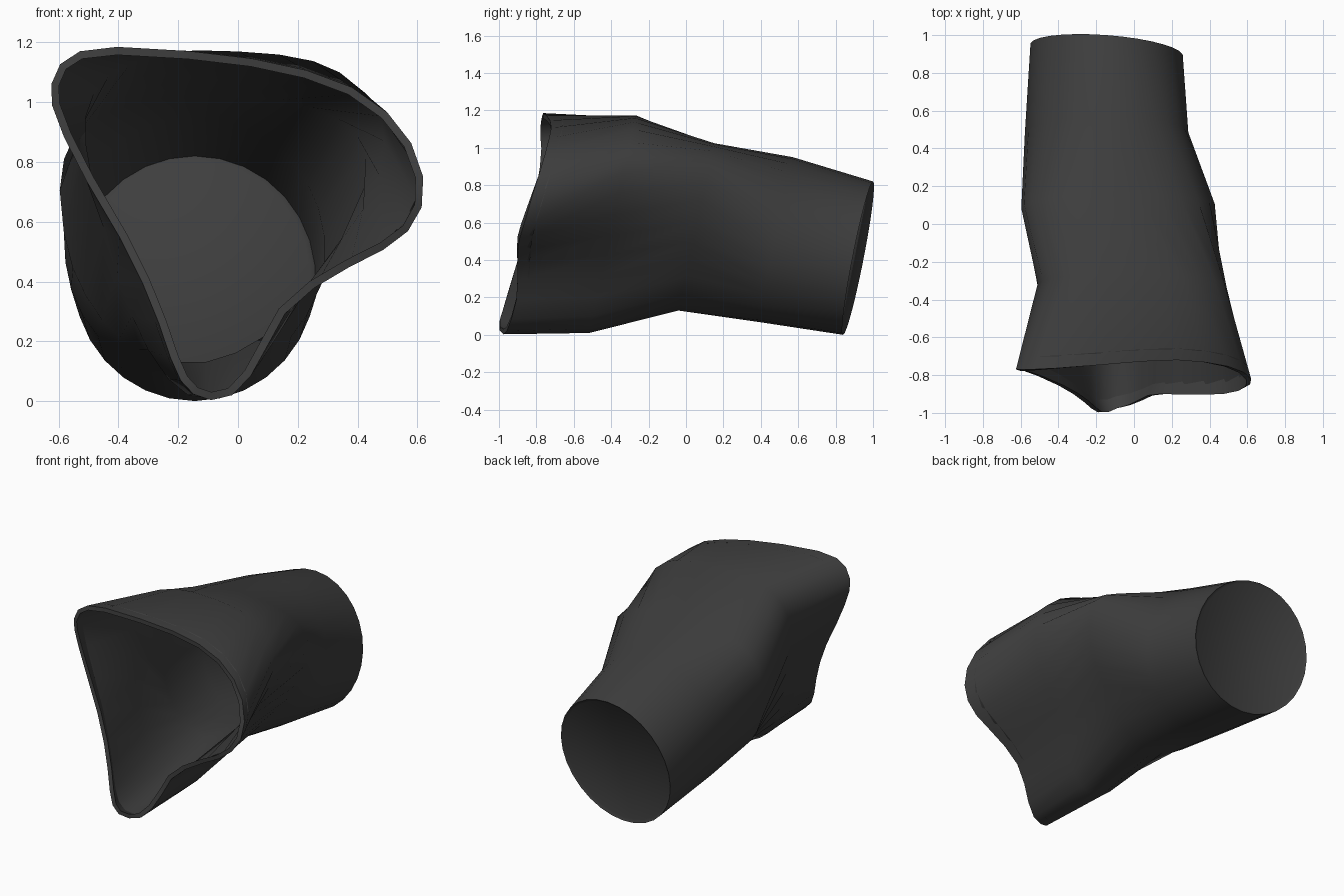
import bpy
import bmesh
import math
from mathutils import Vector

SIDES = 30

default_cube = bpy.data.objects.get("Cube")
if default_cube:
    bpy.data.objects.remove(default_cube, do_unlink=True)


def make_material(name, color):
    mat = bpy.data.materials.new(name)
    mat.use_nodes = True
    mat.diffuse_color = color
    mat.node_tree.nodes["Principled BSDF"].inputs["Base Color"].default_value = color
    return mat


def oval_ring(center, radius_x, radius_z, lean_z, lean_x=0.0):
    """Leaning oval cross-section, starting at the bottom and going up the -x side."""
    ring = []
    for i in range(SIDES):
        angle = 2 * math.pi * i / SIDES
        across, up = -math.sin(angle), -math.cos(angle)
        offset = Vector((radius_x * across, lean_z * up + lean_x * across, radius_z * up))
        ring.append(Vector(center) + offset)
    return ring


def curved_ring(controls):
    """Closed smooth curve through the controls; closer controls give denser points."""
    pts = [Vector(p) for p in controls]
    count, ring = len(pts), []
    for i in range(SIDES):
        index, t = divmod(i * count / SIDES, 1)
        p, q, r, s = (pts[(int(index) + k) % count] for k in (-1, 0, 1, 2))
        ring.append(q + ((r - p) * t + (2 * p - 5 * q + 4 * r - s) * t ** 2
                         + (3 * q - p - 3 * r + s) * t ** 3) / 2)
    return ring


def leaning_ring(profile, base_y):
    """Curved cross-section given as x and z, leaning back towards the top."""
    return curved_ring([(x, base_y + .214 * z, z) for x, z in profile])


# Flared front opening
rim_profile = [
    (-.09, -.975, .003), (-.17, -1, .04), (-.22, -.98, .13), (-.28, -.93, .3),
    (-.37, -.87, .5), (-.52, -.8, .76), (-.61, -.77, .95), (-.625, -.77, 1.06),
    (-.57, -.77, 1.15), (-.43, -.765, 1.185), (-.1, -.74, 1.165), (.18, -.72, 1.12),
    (.4, -.735, 1.04), (.55, -.77, .91), (.62, -.82, .75), (.6, -.86, .61),
    (.5, -.89, .515), (.34, -.9, .43), (.18, -.9, .32), (.09, -.91, .17), (.01, -.95, .04),
]

# Narrowed throat just behind the opening
throat_profile = [
    (-.1, .01), (-.2, .04), (-.3, .17), (-.38, .35), (-.45, .58), (-.5, .8),
    (-.51, .95), (-.46, 1.06), (-.36, 1.13), (-.2, 1.17), (0, 1.17), (.2, 1.15),
    (.34, 1.1), (.46, .99), (.49, .87), (.45, .7), (.34, .53), (.22, .37),
    (.12, .2), (.02, .06),
]

# Wider middle, flattened at the lower +x side
middle_profile = [
    (-.11, .13), (-.25, .145), (-.38, .2), (-.49, .32), (-.57, .5), (-.595, .75),
    (-.53, .9), (-.4, .98), (-.2, 1.02), (0, 1.02), (.22, .99), (.38, .91),
    (.43, .77), (.37, .56), (.23, .38), (.08, .21),
]

back = oval_ring((-.145, .92, .41), .405, .41, .08, -.03)
shoulder = oval_ring((-.145, .475, .51), .435, .44, .095)
middle = leaning_ring(middle_profile, -.068)
throat = leaning_ring(throat_profile, -.52)
rim = curved_ring(rim_profile)

# Lip folding inwards from the rim and back onto the wall
lip, lip_foot = [], []
for i in range(SIDES):
    tangent = rim[(i + 1) % SIDES] - rim[i - 1]
    wall = throat[i] - rim[i]
    lip.append(rim[i] + wall.cross(tangent).normalized() * .027)
    lip_foot.append(rim[i] + wall * .14)

# Loft the sleeve from the closed back to the opening
bm = bmesh.new()
rings = [back, shoulder, middle, throat, rim, lip, lip_foot]
loops = [[bm.verts.new(p) for p in ring] for ring in rings]
for rear, front in zip(loops, loops[1:]):
    for i in range(SIDES):
        j = (i + 1) % SIDES
        bm.faces.new((rear[i], front[i], front[j], rear[j]))

# Back cap, slightly recessed inside a slim border
cap = bm.faces.new(loops[0])
bm.normal_update()
bmesh.ops.inset_region(bm, faces=[cap], thickness=.018, depth=-.012)

mesh = bpy.data.meshes.new("sleeve")
bm.to_mesh(mesh)
bm.free()
mesh.materials.append(make_material("dark grey", (.048, .048, .048, 1)))
sleeve = bpy.data.objects.new("sleeve", mesh)
bpy.context.collection.objects.link(sleeve)

# Smooth shading with a crisp rim
for other in bpy.context.selected_objects:
    other.select_set(False)
bpy.context.view_layer.objects.active = sleeve
sleeve.select_set(True)
bpy.ops.object.shade_smooth_by_angle(angle=math.radians(45))
